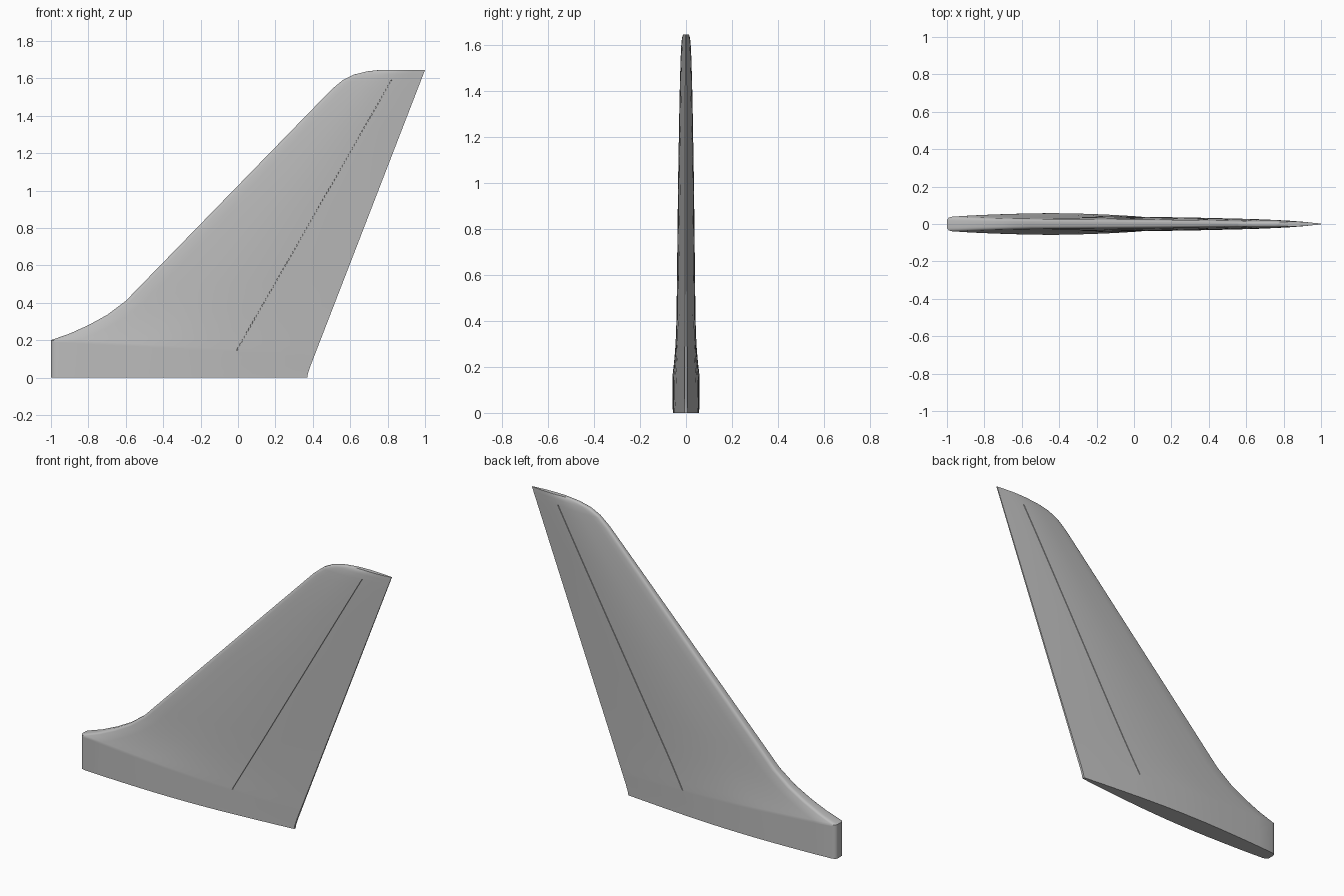
import bpy
import math

cube = bpy.data.objects.get("Cube")
if cube:
    bpy.data.objects.remove(cube)


def curve(points, v):
    """Linear lookup through a short list of (position, value) pairs."""
    if v <= points[0][0]:
        return points[0][1]
    for (a, p), (b, q) in zip(points, points[1:]):
        if v <= b:
            return p + (q - p) * (v - a) / (b - a)
    return points[-1][1]


# Outline and thickness profiles
LEADING = [(0, -1), (0.2, -1), (0.235, -0.9), (0.28, -0.8), (0.335, -0.7),
           (0.41, -0.6), (1.54, 0.5), (1.59, 0.56), (1.62, 0.62),
           (1.637, 0.69), (1.645, 0.76)]
TRAILING = [(0, 0.37), (0.03, 0.375), (1.645, 1.0)]
HINGE = [(0.14, -0.01), (1.59, 0.82)]
CHORD = [(0, 0.037), (0.1, 0.046), (0.2, 0.052), (0.3, 0.056), (0.4, 0.058),
         (0.5, 0.056), (0.6, 0.051), (0.7, 0.043), (0.8, 0.032),
         (0.9, 0.02), (1, 0.007)]
TAPER = [(0.2, 1), (0.25, 0.89), (0.3, 0.81), (0.36, 0.75), (0.45, 0.71),
         (1, 0.6), (1.4, 0.48), (1.55, 0.4), (1.6, 0.36), (1.63, 0.3),
         (1.645, 0.22)]
CREASE = 0.2
GROOVE_WIDTH, GROOVE_DEPTH = 0.005, 0.006


def hinge_x(z):
    (z0, x0), (z1, x1) = HINGE
    return x0 + (x1 - x0) * (z - z0) / (z1 - z0)


def section(z, grooved):
    """Half section at one height: (x, half thickness, z) from nose to tail."""
    drop = 0.08 * max(0, min(z / CREASE, 1 - (z - CREASE) / 0.3))
    z_tail = z - drop
    front, back = curve(LEADING, z), curve(TRAILING, z_tail)
    groove = hinge_x(z - 0.7 * drop)
    nose = 0.025
    cols = [(front, 0.5, 0), (front + 0.003, 0.72, 0),
            (front + 0.01, 0.9, 0), (front + nose, 1, 0)]
    start = front + nose
    cols += [(start + (groove - start) * i / 9, 1, 0) for i in range(1, 9)]
    depth = GROOVE_DEPTH if grooved else 0
    cols += [(groove - GROOVE_WIDTH / 2, 1, 0),
             (groove - GROOVE_WIDTH / 2 + 0.0005, 1, depth),
             (groove + GROOVE_WIDTH / 2 - 0.0005, 1, depth),
             (groove + GROOVE_WIDTH / 2, 1, 0)]
    cols += [(groove + (back - groove) * i / 6, 1, 0) for i in range(1, 7)]
    half = []
    for x, rounding, cut in cols:
        t = (x - front) / (back - front)
        h = max(0.003, curve(CHORD, t) * curve(TAPER, z)) * rounding - cut
        half.append((x, h, z - drop * t))
    return half


# Heights of the lofted sections
heights = [0, 0.03, 0.1, 0.19, CREASE, 0.205, 0.22, 0.235, 0.257, 0.28, 0.307,
           0.335, 0.37, 0.41, 0.45, 0.5]
heights += [0.5 + 1.04 * i / 10 for i in range(1, 11)]
heights += [1.565, 1.585, 1.59, 1.605, 1.62, 1.63, 1.637, 1.642, 1.645]

verts, faces = [], []
for z in heights:
    half = section(z, CREASE < z < 1.59)
    verts += half
    verts += [(x, -h, zz) for x, h, zz in reversed(half)]
n = len(verts) // len(heights)
for r in range(len(heights) - 1):
    for c in range(n):
        a, b = r * n + c, r * n + (c + 1) % n
        faces.append((b, a, a + n, b + n))


# Strips closing the foot and the tip
def cap(first, flip):
    for c in range(n // 2 - 1):
        f = (first + c, first + c + 1, first + n - 2 - c, first + n - 1 - c)
        faces.append(f[::-1] if flip else f)


cap(0, False)
cap(len(verts) - n, True)

mesh = bpy.data.meshes.new("tail_fin")
mesh.from_pydata(verts, [], faces)
mesh.validate()
fin = bpy.data.objects.new("tail_fin", mesh)
bpy.context.collection.objects.link(fin)

# Consistent outward normals
import bmesh
bm = bmesh.new()
bm.from_mesh(mesh)
bmesh.ops.recalc_face_normals(bm, faces=bm.faces)
bm.to_mesh(mesh)
bm.free()

# Grey paint
mat = bpy.data.materials.new("light_grey")
mat.use_nodes = True
grey = (0.5, 0.5, 0.5, 1)
mat.diffuse_color = grey
mat.node_tree.nodes["Principled BSDF"].inputs["Base Color"].default_value = grey
mesh.materials.append(mat)

bpy.ops.object.select_all(action="DESELECT")
fin.select_set(True)
bpy.context.view_layer.objects.active = fin
bpy.ops.object.shade_smooth_by_angle(angle=math.radians(35))
